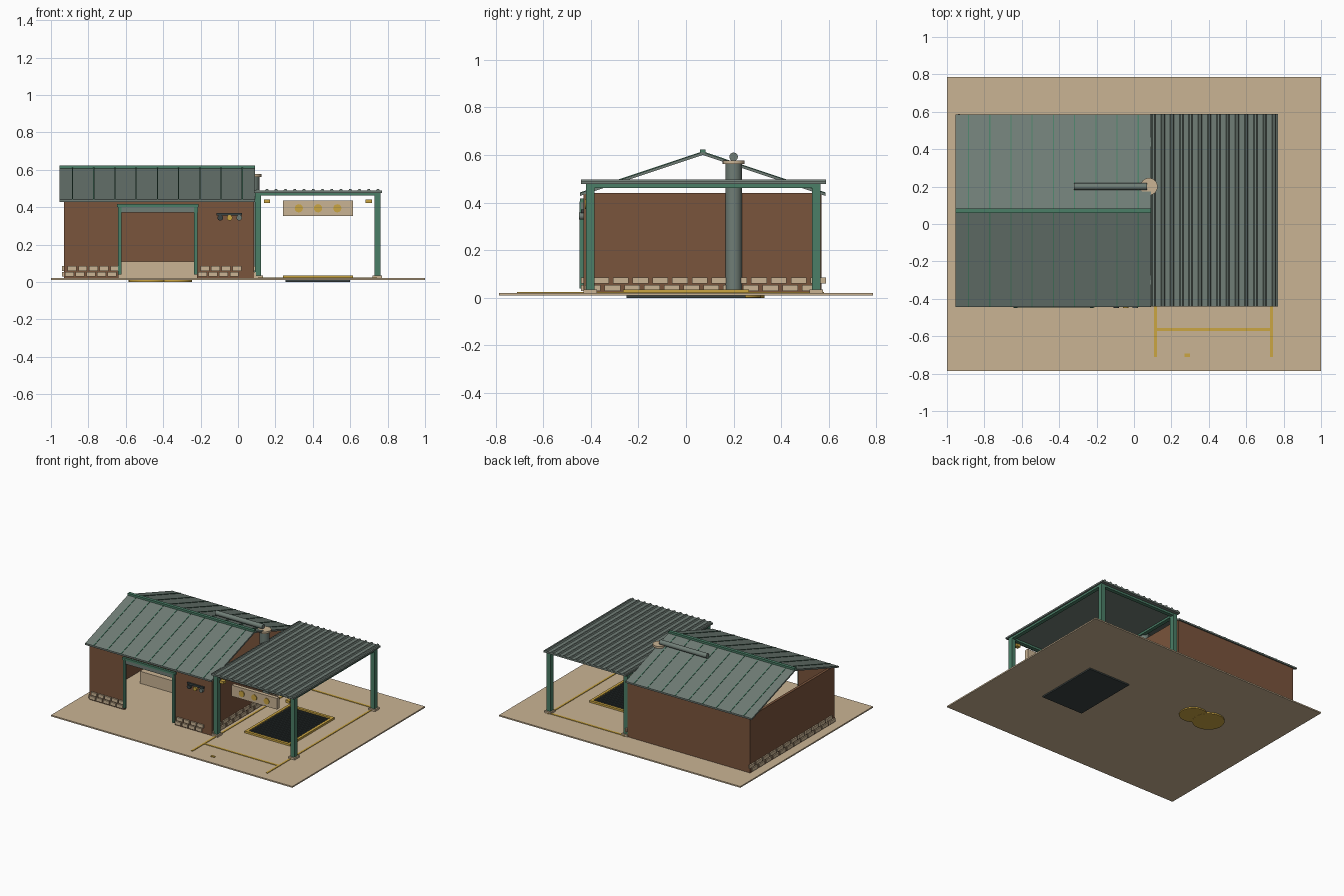
import bpy, bmesh, math
from mathutils import Matrix, Vector

if "Cube" in bpy.data.objects:
    bpy.data.objects.remove(bpy.data.objects["Cube"])

def mat(name, r, g, b):
    m = bpy.data.materials.new(name)
    m.diffuse_color = (r, g, b, 1)
    m.use_nodes = True
    m.node_tree.nodes["Principled BSDF"].inputs["Base Color"].default_value = m.diffuse_color
    return m

SAND = mat("sand stone", .59, .456, .296)
BROWN = mat("brown brick", .195, .089, .045)
ROOF = mat("grey green metal", .16, .205, .18)
GREEN = mat("painted green", .07, .21, .135)
GOLD = mat("yellow paint", .6, .38, .055)
DARK = mat("dark iron", .042, .054, .054)

def finish(name, bm, m):
    bmesh.ops.recalc_face_normals(bm, faces=bm.faces)
    me = bpy.data.meshes.new(name)
    bm.to_mesh(me)
    bm.free()
    me.materials.append(m)
    o = bpy.data.objects.new(name, me)
    bpy.context.collection.objects.link(o)
    return o

def add_box(bm, x0, x1, y0, y1, z0, z1):
    mx = Matrix.Translation(((x0+x1)/2, (y0+y1)/2, (z0+z1)/2)) @ Matrix.Diagonal((x1-x0, y1-y0, z1-z0, 1))
    bmesh.ops.create_cube(bm, size=1, matrix=mx)

def boxes(name, m, *dims):
    bm = bmesh.new()
    for d in dims:
        add_box(bm, *d)
    return finish(name, bm, m)

def cyl(name, m, p0, p1, r, n=24):
    p0, p1 = Vector(p0), Vector(p1)
    d = p1 - p0
    bm = bmesh.new()
    mx = Matrix.Translation((p0+p1)/2) @ d.to_track_quat('Z', 'Y').to_matrix().to_4x4()
    bmesh.ops.create_cone(bm, cap_ends=True, segments=n, radius1=r, radius2=r, depth=d.length, matrix=mx)
    for f in bm.faces:
        f.smooth = len(f.verts) == 4
    for e in bm.edges:
        e.smooth = all(len(f.verts) == 4 for f in e.link_faces)
    return finish(name, bm, m)

def add_prism(bm, pts, axis, a, b):
    # extrude a closed outline along x (points are y, z) or y (points are x, z)
    def ring(t):
        return [bm.verts.new((t, u, v) if axis == 'x' else (u, t, v)) for u, v in pts]
    r0, r1 = ring(a), ring(b)
    bm.faces.new(r0)
    bm.faces.new(r1)
    for i in range(len(pts)):
        j = (i+1) % len(pts)
        bm.faces.new((r0[i], r0[j], r1[j], r1[i]))

# ground slab
boxes("ground_slab", SAND, (-1, 1, -.785, .785, .01, .02))

# building walls with a wide front opening
L, R, F, B, T, TOP = -.93, .085, -.43, .57, .02, .44
boxes("building_walls", BROWN,
      (L, R, B-T, B, .02, TOP), (L, L+T, F, B-T, .02, TOP), (R-T, R, F, B-T, .02, TOP),
      (L+T, -.64, F, F+T, .02, TOP), (-.22, R-T, F, F+T, .02, TOP), (-.64, -.22, F, F+T, .375, TOP))

# stone plinth blocks
bm = bmesh.new()
for row, (z0, z1) in enumerate(((.028, .053), (.06, .085))):
    y = F + .005 + row*.035
    while y < B - .04:
        for x0, x1 in ((L-.01, L), (R, R+.01)):
            add_box(bm, x0, x1, y, y+.066, z0, z1)
        y += .083
    for start, n in ((-.925, 5), (-.215, 4)):
        for i in range(n):
            x = start + row*.014 + i*.057
            add_box(bm, x, min(x+.048, -.642 if start < -.5 else .07), F-.01, F, z0, z1)
finish("plinth_stones", bm, SAND)

# gable roof: two slopes, seams and ridge cap
RY, RZ, EY, EZ, TH = .07, .612, .515, .44, .012
bm, seams = bmesh.new(), bmesh.new()
for s in (-1, 1):
    e, top = RY + s*EY, RZ
    add_prism(bm, [(RY, RZ-TH), (e, EZ-TH), (e, EZ), (RY, RZ)], 'x', -.955, .09)
    for i in range(9):
        x = -.885 + i*.1135
        add_prism(seams, [(RY, RZ-.004), (e, EZ-.004), (e, EZ+.003), (RY, RZ+.003)], 'x', x-.003, x+.003)
finish("gable_roof", bm, ROOF)
finish("roof_seams", seams, GREEN)
boxes("ridge_cap", GREEN, (-.955, .09, RY-.012, RY+.012, .604, .623))

# doorway frame and rolled shutter
boxes("door_frame", GREEN, *[(x-.009, x+.009, -.448, -.43, .04, .405) for x in (-.632, -.225)],
      (-.647, -.21, -.446, -.43, .4, .417))
boxes("rolled_shutter", ROOF, (-.64, -.215, -.442, -.428, .372, .402))

# inside: counter and round floor plates
boxes("counter", SAND, (-.8, -.1, -.02, .06, .02, .11))
cyl("floor_plate_large", GOLD, (-.475, .22, 0), (-.475, .22, .026), .11, 32)
cyl("floor_plate_small", GOLD, (-.34, .22, .001), (-.34, .22, .028), .095, 32)

# signal lamps on the front wall
boxes("lamp_rail", DARK, (-.115, .022, -.442, -.43, .356, .37))
for n, x, m in (("left", -.095, DARK), ("middle", -.045, GOLD), ("right", .006, ROOF)):
    cyl("signal_lamp_" + n, m, (x, -.43, .343), (x, -.45, .343), .015, 16)

# flue with collar and roof pipe
cyl("flue", ROOF, (.08, .2, .025), (.08, .2, .565), .035)
cyl("flue_collar", SAND, (.08, .2, .562), (.08, .2, .577), .046)
cyl("roof_pipe", ROOF, (-.32, .2, .592), (.07, .2, .592), .018, 16)

# canopy: posts, pads, beams, ribbed sheet
PX, PY = (.107, .745), (-.402, .547)
boxes("canopy_posts", GREEN, *[(x-.016, x+.016, y-.018, y+.018, .03, .47) for x in PX for y in PY])
boxes("post_pads", SAND, *[(x-.026, x+.026, y-.028, y+.028, .02, .034) for x in PX for y in PY])
boxes("canopy_beams", GREEN,
      *[(.091, .761, y-.014, y+.014, .462, .48) for y in PY],
      *[(x-.014, x+.014, -.42, .565, .462, .48) for x in PX])
boxes("canopy_sheet", ROOF, (.085, .77, -.44, .588, .477, .489))
bm = bmesh.new()
for i in range(14):
    x = .105 + i*.0495
    add_prism(bm, [(x-.011, .488), (x-.005, .497), (x+.005, .497), (x+.011, .488)], 'y', -.44, .588)
finish("canopy_ribs", bm, ROOF)

# hanging panel with three round dials, plus two small lamps
boxes("hanging_panel", SAND, (.24, .615, -.418, -.39, .353, .436))
for i in range(3):
    x = .325 + i*.103
    cyl("panel_dial_%d" % (i+1), GOLD, (x, -.4, .394), (x, -.424, .394), .022, 16)
boxes("canopy_lamps", GOLD, *[(x-.017, x+.017, -.415, -.385, .422, .442) for x in (.155, .7)])

# floor grate with frame
GX0, GX1, GY0, GY1 = .24, .615, -.265, .265
boxes("grate_tray", DARK, (GX0+.015, GX1-.015, GY0+.015, GY1-.015, 0, .023))
boxes("grate_frame", GOLD, (GX0, GX1, GY0, GY0+.02, .02, .034), (GX0, GX1, GY1-.02, GY1, .02, .034),
      (GX0, GX0+.02, GY0, GY1, .02, .034), (GX1-.02, GX1, GY0, GY1, .02, .034))
boxes("grate_bars", DARK, *[(GX0+.02, GX1-.02, GY0+.04+i*.03-.006, GY0+.04+i*.03+.006, .022, .03) for i in range(16)])

# painted ground lines
boxes("ground_lines", GOLD, *[(x-.007, x+.007, -.71, .58, .02, .024) for x in (.115, .735)],
      *[(.115, .735, y-.008, y+.008, .02, .0235) for y in (-.565, .565)], (.27, .3, -.71, -.692, .02, .025))
